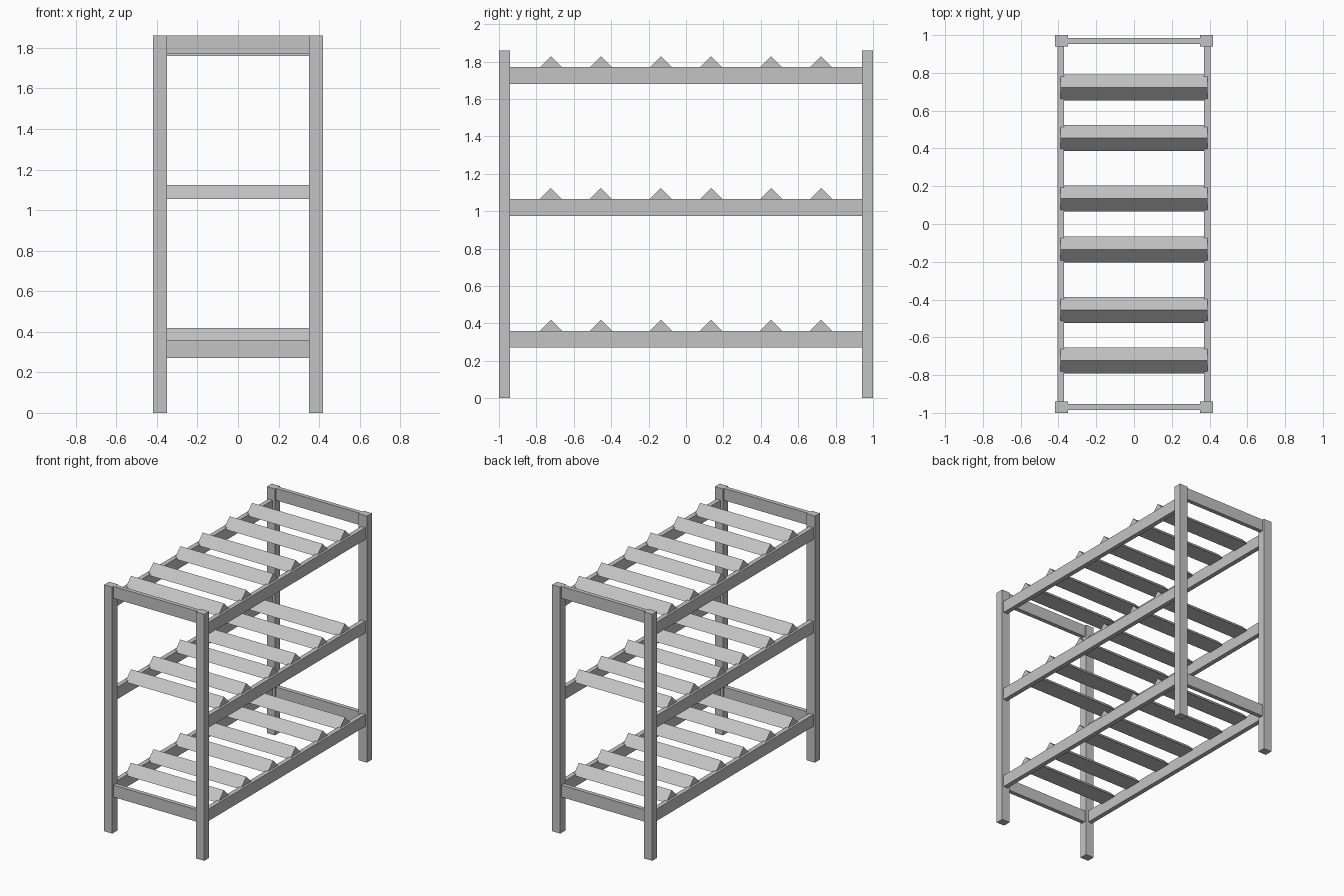
import bpy
import bmesh

default = bpy.data.objects.get("Cube")
if default:
    bpy.data.objects.remove(default, do_unlink=True)

# Single grey finish
grey = bpy.data.materials.new("painted_grey")
grey.use_nodes = True
colour = (0.55, 0.55, 0.55, 1)
grey.diffuse_color = colour
grey.node_tree.nodes["Principled BSDF"].inputs["Base Color"].default_value = colour


def add_prism(name, profile, axis, length):
    """Extrude a closed profile along the unit axis, starting at the profile."""
    bm = bmesh.new()
    face = bm.faces.new([bm.verts.new(p) for p in profile])
    extruded = bmesh.ops.extrude_face_region(bm, geom=[face], use_keep_orig=True)
    moved = [v for v in extruded["geom"] if isinstance(v, bmesh.types.BMVert)]
    bmesh.ops.translate(bm, verts=moved, vec=[a * length for a in axis])
    bmesh.ops.recalc_face_normals(bm, faces=bm.faces)
    mesh = bpy.data.meshes.new(name)
    bm.to_mesh(mesh)
    bm.free()
    mesh.materials.append(grey)
    obj = bpy.data.objects.new(name, mesh)
    bpy.context.collection.objects.link(obj)
    return obj


def add_box(name, x, y, z):
    """Box from (min, max) ranges on each axis."""
    base = [(x[0], y[0], z[0]), (x[1], y[0], z[0]), (x[1], y[1], z[0]), (x[0], y[1], z[0])]
    return add_prism(name, base, (0, 0, 1), z[1] - z[0])


def mirrored(side, inner, outer):
    return sorted((side * inner, side * outer))


HEIGHT = 1.86
RAIL = 0.09
SHELVES = {"lower": 0.36, "middle": 1.065, "upper": 1.77}   # rail tops
SIDES = {"right": -1, "left": 1}
ENDS = {"front": -1, "back": 1}

# Corner posts
for end, sy in ENDS.items():
    for side, sx in SIDES.items():
        add_box(f"{end}_{side}_post", mirrored(sx, 0.35, 0.418),
                mirrored(sy, 0.94, 1.0), (0, HEIGHT))

# End rails at the bottom shelf and at the top of the posts
for end, sy in ENDS.items():
    for level, top in (("lower", SHELVES["lower"]), ("upper", HEIGHT)):
        add_box(f"{end}_{level}_end_rail", (-0.352, 0.352),
                mirrored(sy, 0.953, 0.985), (top - RAIL, top))

# Side rails and ridged slats of each shelf
for level, top in SHELVES.items():
    for side, sx in SIDES.items():
        add_box(f"{level}_{side}_side_rail", mirrored(sx, 0.37, 0.405),
                (-0.942, 0.942), (top - RAIL, top))
    low, half = top - 0.01, 0.069
    centres = [s * d for d in (0.134, 0.455, 0.722) for s in (-1, 1)]
    for number, y in enumerate(sorted(centres), 1):
        triangle = [(-0.388, y - half, low), (-0.388, y + half, low), (-0.388, y, low + half)]
        add_prism(f"{level}_slat_{number}", triangle, (1, 0, 0), 0.776)
